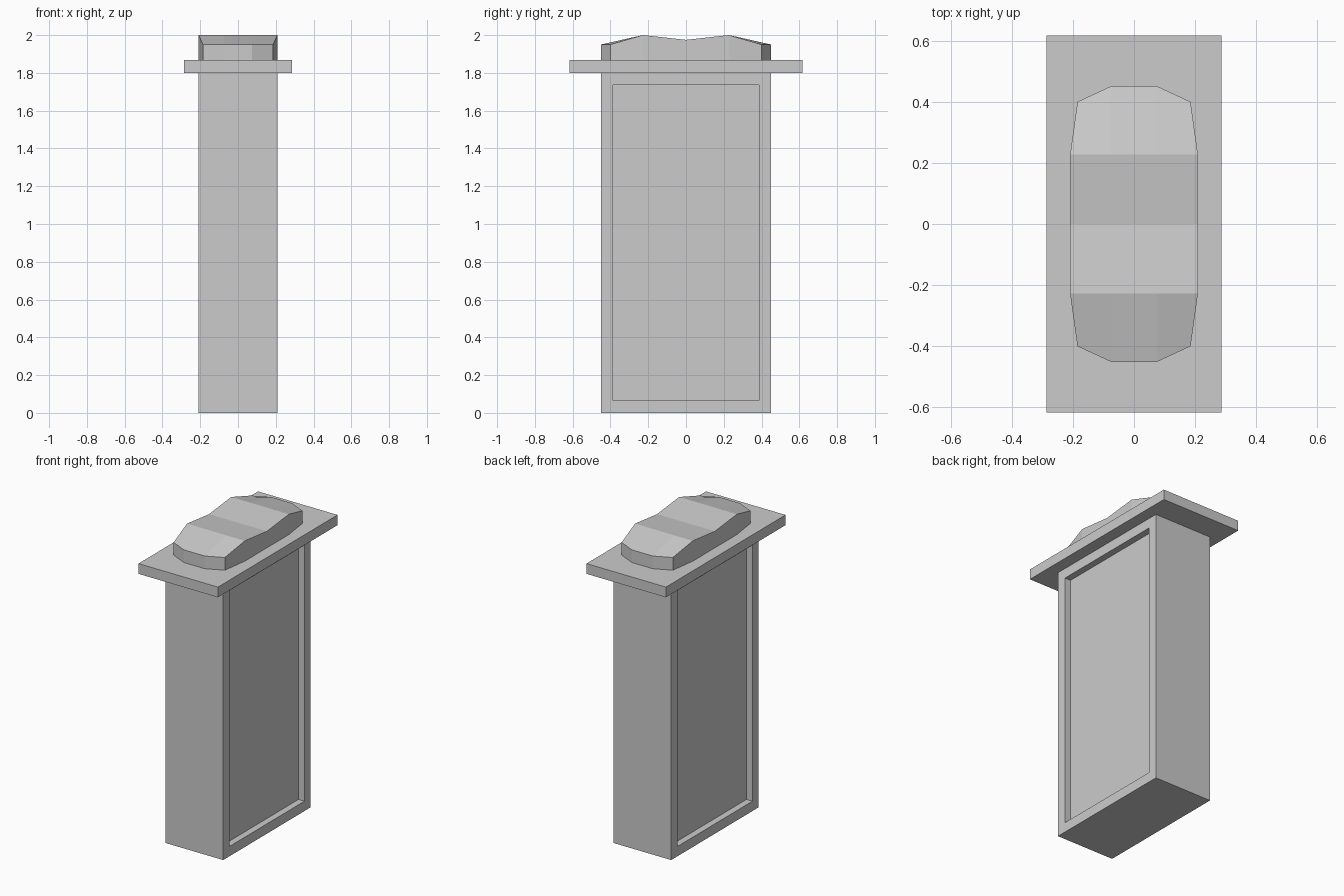
import bpy, bmesh
from mathutils import Vector

if "Cube" in bpy.data.objects:
    bpy.data.objects.remove(bpy.data.objects["Cube"])


def finish(name, bm):
    bmesh.ops.recalc_face_normals(bm, faces=bm.faces)
    mesh = bpy.data.meshes.new(name)
    bm.to_mesh(mesh)
    bm.free()
    obj = bpy.data.objects.new(name, mesh)
    bpy.context.collection.objects.link(obj)
    return obj


def box(half_x, half_y, z0, z1):
    bm = bmesh.new()
    bmesh.ops.create_cube(bm, size=1)
    for v in bm.verts:
        v.co = Vector((v.co.x * 2 * half_x, v.co.y * 2 * half_y,
                       z0 + (v.co.z + 0.5) * (z1 - z0)))
    return bm


# Pillar body with a recessed panel in each wide side
bm = box(0.209, 0.451, 0, 1.80)
bm.normal_update()
for face in [f for f in bm.faces if abs(f.normal.x) > 0.9]:
    inward = -face.normal.copy() * 0.043
    bmesh.ops.inset_individual(bm, faces=[face], thickness=0.091)
    panel = bmesh.ops.extrude_discrete_faces(bm, faces=[face])["faces"][0]
    bmesh.ops.translate(bm, verts=panel.verts, vec=inward)
finish("pillar_body", bm)

# Overhanging slab
finish("top_slab", box(0.287, 0.617, 1.80, 1.867))

# Double-humped cap: rows of (y outer, y inner, x outer, z), front to back
rows = [(-0.40, -0.451, 0.185, 1.95), (-0.228, -0.228, 0.209, 2.0),
        (0, 0, 0.209, 1.975),
        (0.228, 0.228, 0.209, 2.0), (0.40, 0.451, 0.185, 1.95)]
bm = bmesh.new()
grid = [[bm.verts.new(co) for co in ((-x, yo, z), (-0.075, yi, z),
                                     (0.075, yi, z), (x, yo, z))]
        for yo, yi, x, z in rows]
for a, b in zip(grid, grid[1:]):
    for i in range(3):
        bm.faces.new((a[i], a[i + 1], b[i + 1], b[i]))
base = bmesh.ops.extrude_face_region(bm, geom=bm.faces[:], use_keep_orig=True)
for v in base["geom"]:
    if isinstance(v, bmesh.types.BMVert):
        v.co.z = 1.867
finish("humped_cap", bm)
